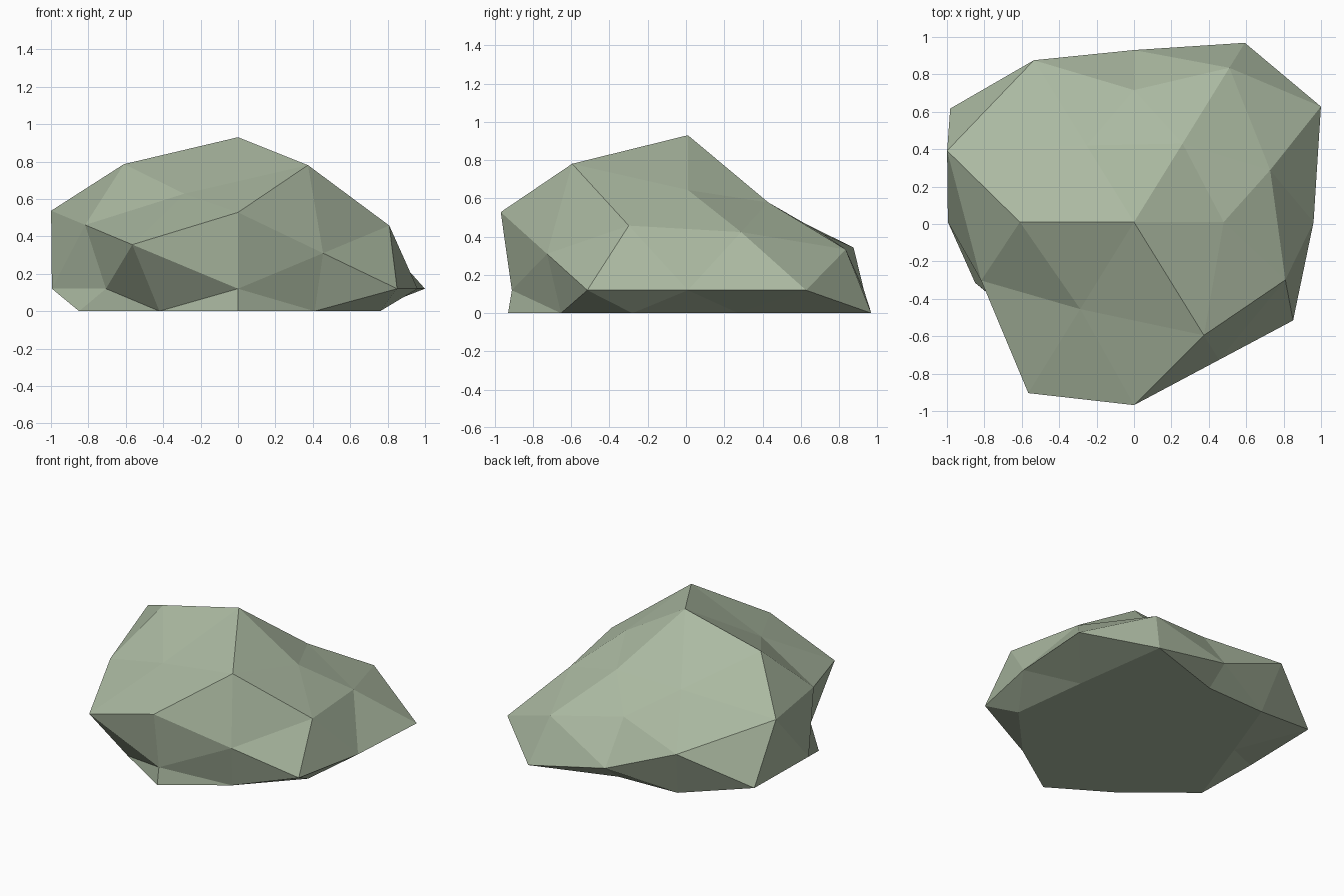
import bpy
import bmesh
from mathutils import Vector

old = bpy.data.objects.get("Cube")
if old:
    bpy.data.objects.remove(old, do_unlink=True)

PHI = (1 + 5 ** 0.5) / 2
SQ = PHI * PHI
SQUASH = 0.675
CENTRE = Vector((0, 0.01, 0.12))

# Sphere directions by family, with the radius of each mirrored copy
# (signs run + then -, x slowest and z fastest)
FAMILIES = [
    ((1, 0, 0), [0.96, 0.995]),
    ((0, 1, 0), [0.92, 0.92]),
    ((0, 0, 1), [1.2, 0.8]),
    ((0, PHI, 1), [0.83, 0.9, 1.15, 1.105]),
    ((PHI, 1, 0), [1.175, 1.0, 1.155, 0.83]),
    ((1, 0, PHI), [0.912, 0.8, 1.16, 0.8]),
    ((1, PHI, SQ), [0.84, 0.8, 1.21, 0.8, 0.82, 0.8, 0.93, 0.8]),
    ((PHI, SQ, 1), [1.02, 1.185, 0.91, 0.82, 1.07, 0.925, 1.13, 0.84]),
    ((SQ, 1, PHI), [0.9, 0.855, 1.0, 0.94, 1.235, 0.8, 1.01, 1.05]),
]


def signed(value):
    return (value, -value) if value else (0,)


def mirrored(direction):
    """All sign combinations of a direction, as unit vectors."""
    a, b, c = direction
    return [Vector((x, y, z)).normalized()
            for x in signed(a) for y in signed(b) for z in signed(c)]


# Faceted sphere: hull of the unit directions
bm = bmesh.new()
radius_of = {}
for direction, radii in FAMILIES:
    for unit, radius in zip(mirrored(direction), radii):
        radius_of[bm.verts.new(unit)] = radius
bmesh.ops.convex_hull(bm, input=list(bm.verts))

# Push the points in and out, squash, and flatten the underside
for vert, radius in radius_of.items():
    point = vert.co * radius
    point.z *= SQUASH
    point += CENTRE
    point.z = max(point.z, 0)
    vert.co = point
bmesh.ops.recalc_face_normals(bm, faces=list(bm.faces))

mesh = bpy.data.meshes.new("boulder")
bm.to_mesh(mesh)
bm.free()
boulder = bpy.data.objects.new("boulder", mesh)
bpy.context.collection.objects.link(boulder)

# Pale sage stone
stone = bpy.data.materials.new("sage_stone")
stone.use_nodes = True
colour = (0.41, 0.49, 0.36, 1)
stone.diffuse_color = colour
stone.node_tree.nodes["Principled BSDF"].inputs["Base Color"].default_value = colour
mesh.materials.append(stone)
